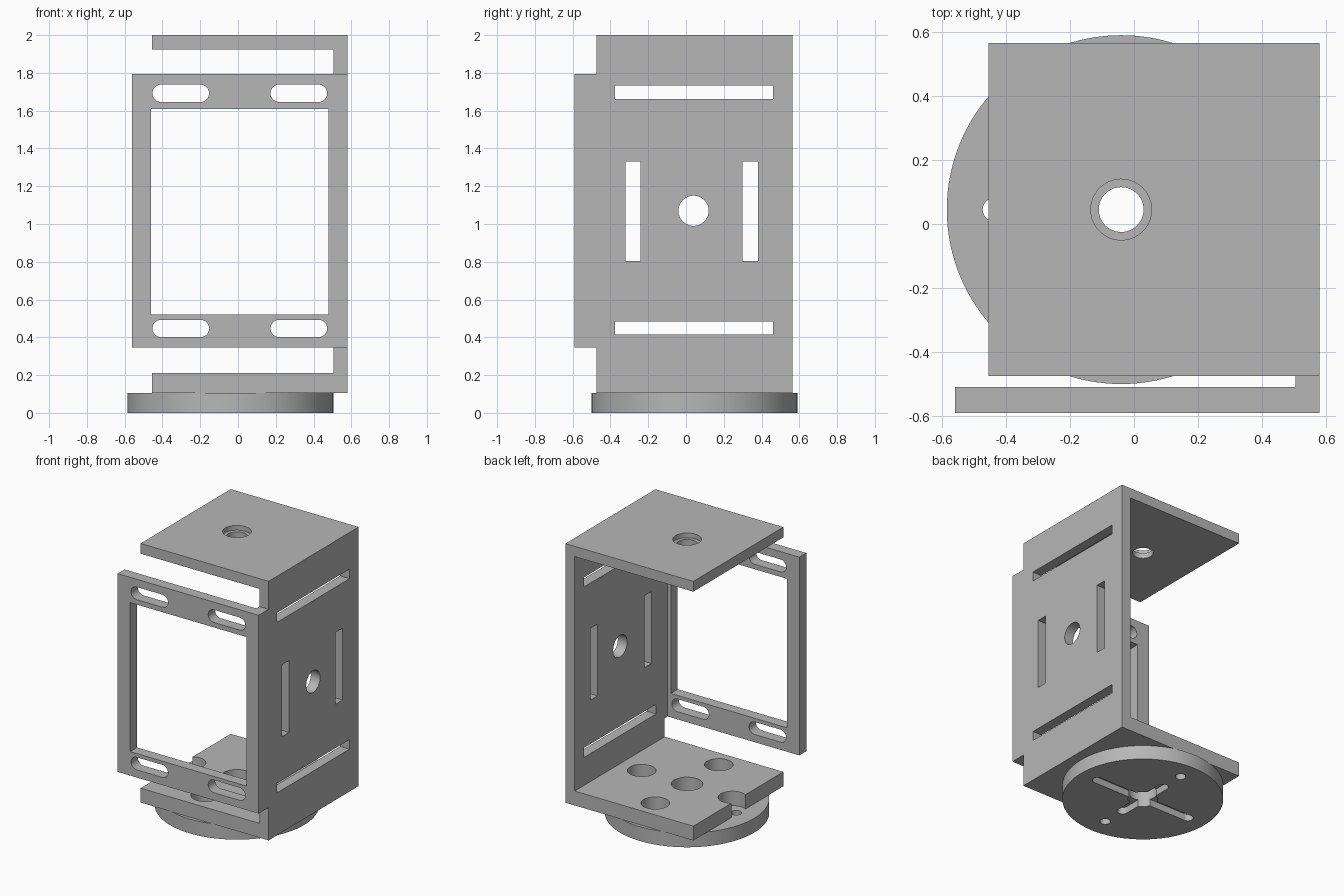
import bpy
import bmesh
from math import pi, cos, sin, radians
from mathutils import Vector

if "Cube" in bpy.data.objects:
    bpy.data.objects.remove(bpy.data.objects["Cube"], do_unlink=True)

grey = bpy.data.materials.new("plain grey")
grey.use_nodes = True
COLOUR = (0.47, 0.47, 0.47, 1)
grey.diffuse_color = COLOUR
for node in grey.node_tree.nodes:
    if node.type == "BSDF_PRINCIPLED":
        node.inputs["Base Color"].default_value = COLOUR


def prism(name, outline, axis, lo, hi):
    """Extrude a flat outline along an axis, from lo to hi."""
    place = {"x": lambda u, v, w: (w, u, v),
             "y": lambda u, v, w: (u, w, v),
             "z": lambda u, v, w: (u, v, w)}[axis]
    bm = bmesh.new()
    face = bm.faces.new([bm.verts.new(place(u, v, lo)) for u, v in outline])
    grown = bmesh.ops.extrude_face_region(bm, geom=[face])["geom"]
    shift = Vector(place(0, 0, hi - lo))
    bmesh.ops.translate(bm, vec=shift, verts=[g for g in grown if isinstance(g, bmesh.types.BMVert)])
    bmesh.ops.recalc_face_normals(bm, faces=bm.faces)
    mesh = bpy.data.meshes.new(name)
    bm.to_mesh(mesh)
    bm.free()
    mesh.materials.append(grey)
    obj = bpy.data.objects.new(name, mesh)
    bpy.context.collection.objects.link(obj)
    return obj


def rect(u0, u1, v0, v1):
    return [(u0, v0), (u1, v0), (u1, v1), (u0, v1)]


def circle(u, v, r, steps=64):
    return [(u + r * cos(2 * pi * i / steps), v + r * sin(2 * pi * i / steps)) for i in range(steps)]


def capsule(u, v, half, r, upright=False, steps=16):
    """Round-ended slot outline; half is the full half length."""
    pts = []
    for side in (1, -1):
        for i in range(steps + 1):
            a = -pi / 2 + pi * i / steps
            du, dv = side * (half - r + r * cos(a)), side * r * sin(a)
            pts.append((u - dv, v + du) if upright else (u + du, v + dv))
    return pts


def combine(target, tool, operation="DIFFERENCE"):
    mod = target.modifiers.new("shape", "BOOLEAN")
    mod.operation = operation
    mod.solver = "EXACT"
    mod.object = tool
    bpy.context.view_layer.objects.active = target
    bpy.ops.object.modifier_apply(modifier=mod.name)
    bpy.data.objects.remove(tool, do_unlink=True)


def cut(target, outline, axis, lo, hi):
    combine(target, prism("cutter", outline, axis, lo, hi))


def smooth(obj):
    bpy.ops.object.select_all(action="DESELECT")
    obj.select_set(True)
    bpy.context.view_layer.objects.active = obj
    bpy.ops.object.shade_smooth_by_angle(angle=radians(30))


CX, CY = -0.04, 0.045        # turning axis
BASE = 0.105                 # top of the disc
ARMS = [(1, 0), (-1, 0), (0, 1), (0, -1)]

# Bracket: C-shaped side wall with top and bottom plates
bracket = prism("bracket", [(-0.455, BASE), (0.58, BASE), (0.58, 2), (-0.455, 2),
                            (-0.455, 1.925), (0.505, 1.925), (0.505, 0.21), (-0.455, 0.21)],
                "y", -0.475, 0.565)

# Front frame with its return into the side wall
frame = prism("frame", [(-0.56, -0.59), (0.58, -0.59), (0.58, -0.4), (0.505, -0.4),
                        (0.505, -0.51), (-0.56, -0.51)], "z", 0.345, 1.795)
combine(bracket, frame, "UNION")

# Frame window and mounting slots
cut(bracket, rect(-0.46, 0.48, 0.52, 1.61), "y", -0.7, -0.505)
for x in (-0.303, 0.322):
    for z in (0.447, 1.692):
        cut(bracket, capsule(x, z, 0.15, 0.046), "y", -0.7, -0.48)

# Side wall slots and centre hole
for z in (0.45, 1.697):
    cut(bracket, rect(-0.375, 0.46, z - 0.035, z + 0.035), "x", 0.4, 0.7)
for y in (-0.28, 0.34):
    cut(bracket, rect(y - 0.04, y + 0.04, 0.805, 1.33), "x", 0.4, 0.7)
cut(bracket, circle(0.04, 1.07, 0.08), "x", 0.4, 0.7)

# Top plate stepped hole
cut(bracket, circle(CX, CY, 0.07), "z", 1.8, 2.1)
cut(bracket, circle(CX, CY, 0.095), "z", 1.965, 2.1)

# Bottom plate access holes
cut(bracket, circle(CX, CY, 0.105), "z", 0, 0.3)
for dx, dy in ARMS:
    cut(bracket, circle(CX + 0.367 * dx, CY + 0.367 * dy, 0.095), "z", 0, 0.3)
smooth(bracket)

# Turntable disc with cross-shaped recess and screw holes
disc = prism("turntable_disc", circle(CX, CY, 0.545, 128), "z", 0, BASE)
cut(disc, capsule(CX, CY, 0.435, 0.037), "z", -0.1, 0.05)
cut(disc, capsule(CX, CY, 0.25, 0.037, True), "z", -0.1, 0.05)
cut(disc, circle(CX, CY, 0.1), "z", -0.1, 0.2)
for dx, dy in ARMS:
    cut(disc, circle(CX + 0.397 * dx, CY + 0.397 * dy, 0.036, 32), "z", -0.1, 0.2)
smooth(disc)
